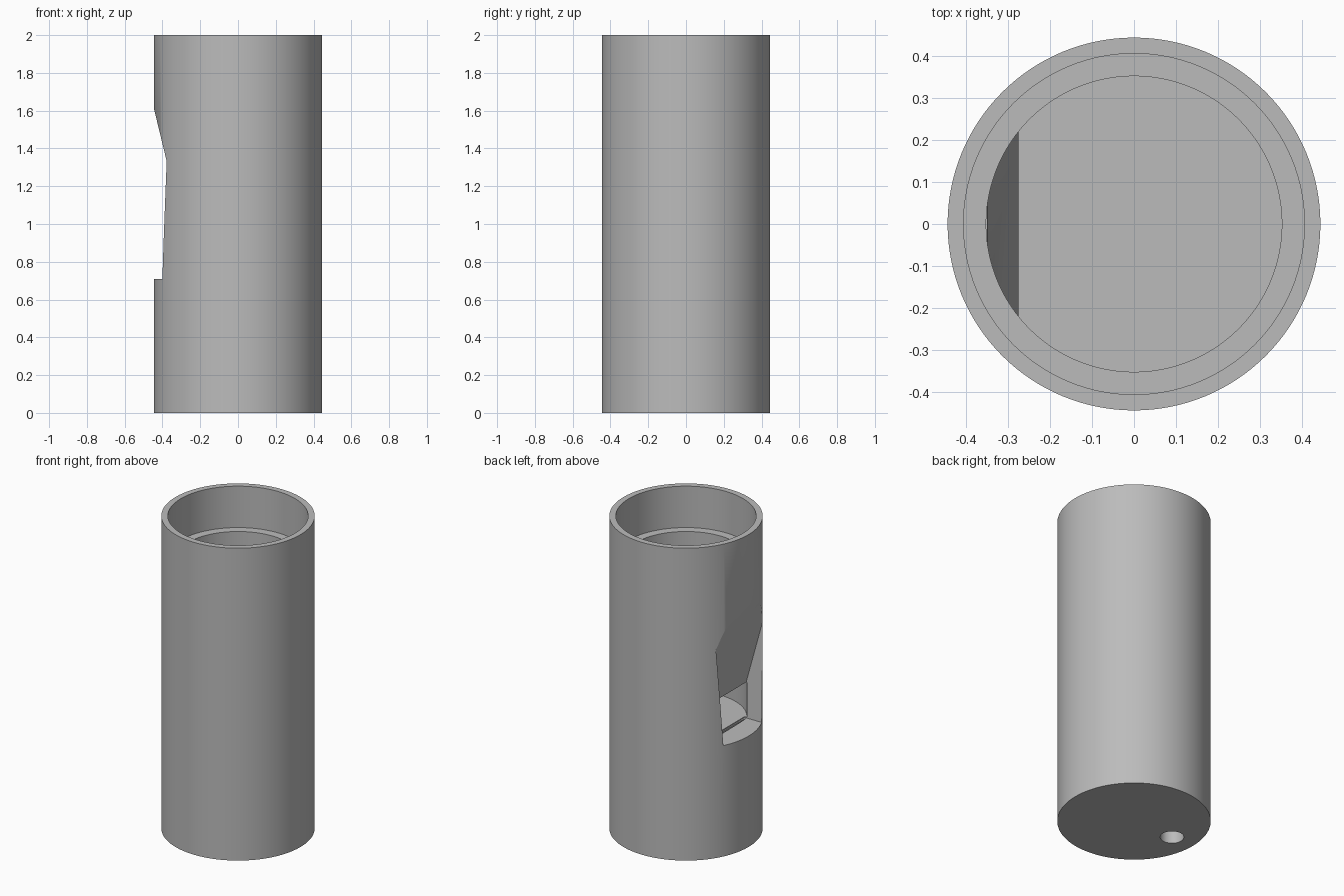
import bpy, bmesh, math

old = bpy.data.objects.get("Cube")
if old:
    bpy.data.objects.remove(old)

SEGMENTS = 128
OUTER, SOCKET, BORE = 0.445, 0.407, 0.353
HEIGHT, SHELF_Z, FLOOR_Z = 2.0, 1.735, 0.716
SILL_Z, LIP_Z, LIP_X = 0.71, 0.93, -0.28

grey = bpy.data.materials.new("plain grey")
grey.use_nodes = True
colour = (0.5, 0.5, 0.5, 1)
grey.diffuse_color = colour
grey.node_tree.nodes["Principled BSDF"].inputs["Base Color"].default_value = colour


def loft(name, rings):
    """Closed solid through rings that have equal point counts."""
    bm = bmesh.new()
    rows = [[bm.verts.new(p) for p in ring] for ring in rings]
    n = len(rows[0])
    for low, high in zip(rows, rows[1:]):
        for i in range(n):
            j = (i + 1) % n
            bm.faces.new((low[i], low[j], high[j], high[i]))
    bm.faces.new(rows[0][::-1])
    bm.faces.new(rows[-1])
    bmesh.ops.recalc_face_normals(bm, faces=bm.faces)
    mesh = bpy.data.meshes.new(name)
    bm.to_mesh(mesh)
    bm.free()
    mesh.materials.append(grey)
    obj = bpy.data.objects.new(name, mesh)
    bpy.context.collection.objects.link(obj)
    return obj


def oval(z, rx, ry, x=0.0, count=SEGMENTS):
    angles = [math.tau * i / count for i in range(count)]
    return [(x + rx * math.cos(a), ry * math.sin(a), z) for a in angles]


def prism(name, profile, half_width):
    """Extrude an xz profile across y; half_width is a function of z."""
    return loft(name, [[(x, s * half_width(z), z) for x, z in profile] for s in (-1, 1)])


def combine(target, tool, operation):
    mod = target.modifiers.new(tool.name, 'BOOLEAN')
    mod.object, mod.operation, mod.solver = tool, operation, 'EXACT'
    bpy.context.view_layer.objects.active = target
    bpy.ops.object.modifier_apply(modifier=mod.name)
    bpy.data.objects.remove(tool)


# Tube body with a stepped bore and a solid plug at the bottom
body = loft("whistle_body", [oval(z, OUTER, OUTER) for z in (0, HEIGHT)])
bore = loft("bore_cutter", [
    oval(FLOOR_Z, BORE, BORE), oval(SHELF_Z, BORE, BORE),
    oval(SHELF_Z, SOCKET, SOCKET), oval(HEIGHT + 0.1, SOCKET, SOCKET)])
combine(body, bore, 'DIFFERENCE')

# Wedge inside the bore that backs the sloping lip
wedge = prism("lip_wedge", [(-0.37, 1.5), (-0.35, 1.5), (LIP_X + 0.004, LIP_Z),
                            (-0.37, LIP_Z)], lambda z: 0.224)
combine(body, wedge, 'UNION')

# Window with a sloping ramp and sides that widen upwards
window = prism("window_cutter", [(-0.6, SILL_Z), (LIP_X, SILL_Z), (LIP_X, LIP_Z),
                                 (-0.6, 2.25)],
               lambda z: 0.194 + 0.067 * (z - SILL_Z))
combine(body, window, 'DIFFERENCE')

# Air channel: round at the bottom, flattened to a slit at the sill
channel = loft("channel_cutter", [
    oval(-0.05, 0.069, 0.069, -0.288, 48), oval(0.3, 0.069, 0.069, -0.288, 48),
    oval(0.6, 0.006, 0.185, -0.293, 48), oval(SILL_Z + 0.03, 0.006, 0.185, -0.293, 48)])
combine(body, channel, 'DIFFERENCE')

# Smooth round walls with crisp edges
bpy.ops.object.select_all(action='DESELECT')
body.select_set(True)
bpy.context.view_layer.objects.active = body
bpy.ops.object.shade_smooth_by_angle(angle=math.radians(25))
